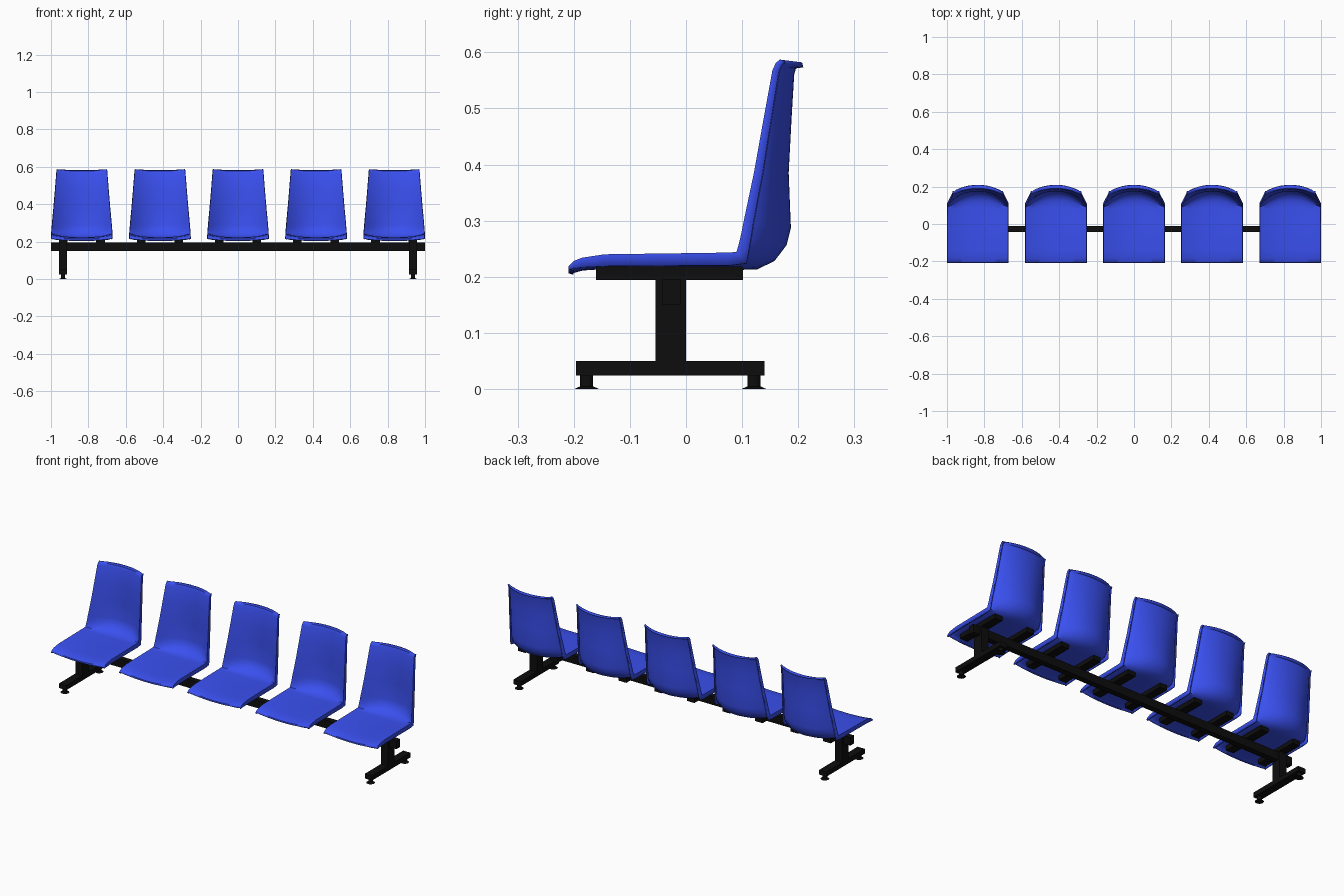
import bpy, bmesh, math
from mathutils import Vector

if "Cube" in bpy.data.objects:
    bpy.data.objects.remove(bpy.data.objects["Cube"])


def material(name, rgb):
    m = bpy.data.materials.new(name)
    m.diffuse_color = (*rgb, 1)
    m.use_nodes = True
    m.node_tree.nodes["Principled BSDF"].inputs["Base Color"].default_value = m.diffuse_color
    return m


BLUE = material("blue plastic", (0.042, 0.08, 0.87))
BLACK = material("black metal", (0.004, 0.004, 0.004))
BEAM_Y = -0.026


def finish(name, bm, mat):
    bmesh.ops.recalc_face_normals(bm, faces=bm.faces)
    me = bpy.data.meshes.new(name)
    bm.to_mesh(me)
    bm.free()
    me.materials.append(mat)
    ob = bpy.data.objects.new(name, me)
    bpy.context.collection.objects.link(ob)
    return ob


def box(name, lo, hi, mat=BLACK):
    bm = bmesh.new()
    bmesh.ops.create_cube(bm, size=1)
    for v in bm.verts:
        v.co = Vector([(a + b) / 2 + c * (b - a) for a, b, c in zip(lo, hi, v.co)])
    return finish(name, bm, mat)


def smooth(ob, angle):
    bpy.ops.object.select_all(action='DESELECT')
    ob.select_set(True)
    bpy.context.view_layer.objects.active = ob
    bpy.ops.object.shade_smooth_by_angle(angle=math.radians(angle))


# Shell rows: centre y, z | side edge y, z | half width | side rim offset y, z
ROWS = [
    (-0.209, 0.206, -0.209, 0.219, 0.165, 0.000, -0.005),
    (-0.207, 0.213, -0.200, 0.228, 0.165, 0.000, -0.012),
    (-0.185, 0.220, -0.185, 0.234, 0.165, 0.000, -0.017),
    (-0.140, 0.223, -0.145, 0.240, 0.165, 0.000, -0.021),
    (0.000, 0.222, 0.000, 0.242, 0.165, 0.000, -0.022),
    (0.090, 0.221, 0.070, 0.243, 0.165, 0.005, -0.023),
    (0.125, 0.222, 0.090, 0.244, 0.165, 0.018, -0.020),
    (0.152, 0.235, 0.094, 0.258, 0.164, 0.018, -0.010),
    (0.171, 0.260, 0.098, 0.275, 0.162, 0.018, -0.004),
    (0.178, 0.288, 0.103, 0.300, 0.160, 0.017, -0.002),
    (0.174, 0.385, 0.121, 0.385, 0.152, 0.015, -0.002),
    (0.179, 0.480, 0.138, 0.480, 0.144, 0.013, -0.002),
    (0.184, 0.562, 0.154, 0.568, 0.137, 0.011, -0.002),
    (0.190, 0.578, 0.160, 0.581, 0.136, 0.010, -0.002),
    (0.207, 0.582, 0.167, 0.587, 0.135, 0.008, -0.002),
]
COLS = 16


def seat_shell(name, cx):
    bm = bmesh.new()
    grid = []
    for cy, cz, ey, ez, w, ry, rz in ROWS:
        pts = []
        for i in range(COLS + 1):
            u = -1 + 2 * i / COLS
            k = abs(u) ** 2.2
            pts.append((u * w * 0.985, cy + (ey - cy) * k, cz + (ez - cz) * k))
        # turned-over side rim
        pts.insert(0, (-w, ey + ry, ez + rz))
        pts.append((w, ey + ry, ez + rz))
        grid.append([bm.verts.new((cx + x, y, z)) for x, y, z in pts])
    for a, b in zip(grid, grid[1:]):
        for i in range(len(a) - 1):
            bm.faces.new((a[i], a[i + 1], b[i + 1], b[i]))
    ob = finish(name, bm, BLUE)
    # sitting side must face up, so that thickness grows below and behind
    if sum(p.normal.z * p.area for p in ob.data.polygons) < 0:
        ob.data.flip_normals()
    mod = ob.modifiers.new("thickness", 'SOLIDIFY')
    mod.thickness = 0.009
    mod.offset = -1
    smooth(ob, 40)


# Five seats, each on two cross bars
for n in range(5):
    cx = (n - 2) * 0.4175
    seat_shell(f"seat_{n + 1}", cx)
    for s in (-1, 1):
        x = cx + s * 0.1
        box(f"cross_bar_{n + 1}_{'left' if s < 0 else 'right'}",
            (x - 0.023, -0.16, 0.194), (x + 0.023, 0.102, 0.218))

# Long beam
box("beam", (-1, BEAM_Y - 0.016, 0.15), (1, BEAM_Y + 0.016, 0.195))

# Legs with base bars and levelling feet
for s, side in ((-1, "left"), (1, "right")):
    x = s * 0.936
    box(f"{side}_column", (x - 0.022, -0.054, 0.045), (x + 0.022, 0.0, 0.196))
    box(f"{side}_base_bar", (x - 0.022, -0.196, 0.024), (x + 0.022, 0.14, 0.05))
    for y, end in ((-0.177, "front"), (0.121, "back")):
        bm = bmesh.new()
        for r1, r2, z0, z1 in ((0.022, 0.013, 0, 0.004), (0.0115, 0.0115, 0.003, 0.026)):
            res = bmesh.ops.create_cone(bm, cap_ends=True, segments=20,
                                        radius1=r1, radius2=r2, depth=z1 - z0)
            bmesh.ops.translate(bm, verts=res["verts"], vec=(x, y, (z0 + z1) / 2))
        smooth(finish(f"{side}_{end}_foot", bm, BLACK), 30)
